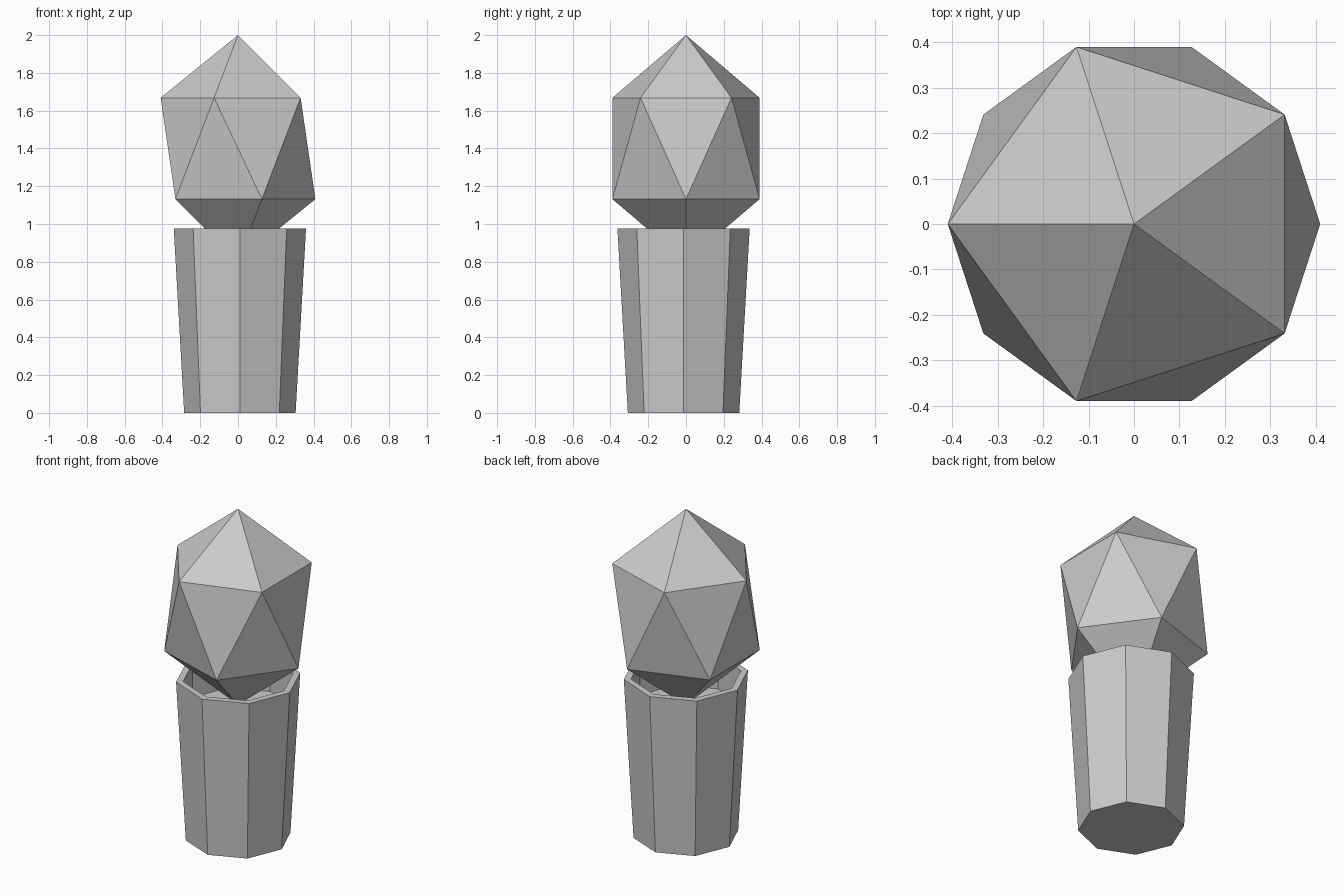
import bpy, bmesh
from math import pi, cos, sin

if "Cube" in bpy.data.objects:
    bpy.data.objects.remove(bpy.data.objects["Cube"])

SIDES = 8
POT_X, POT_Y = 0.01, -0.013


def ring(bm, radius, z):
    return [bm.verts.new((radius * cos(2 * pi * i / SIDES),
                          radius * sin(2 * pi * i / SIDES), z))
            for i in range(SIDES)]


# Hollow octagonal pot: (radius, height) from the base, over the rim, down to the soil
profile = [(0.295, 0.0), (0.35, 0.975), (0.31, 0.975), (0.31, 0.77)]
bm = bmesh.new()
rings = [ring(bm, r, z) for r, z in profile]
for a, b in zip(rings, rings[1:]):
    for i in range(SIDES):
        j = (i + 1) % SIDES
        bm.faces.new((a[i], a[j], b[j], b[i]))
bm.faces.new(rings[0][::-1])
bm.faces.new(rings[-1])
mesh = bpy.data.meshes.new("pot")
bm.to_mesh(mesh)
bm.free()
pot = bpy.data.objects.new("pot", mesh)
pot.location = (POT_X, POT_Y, 0)
bpy.context.collection.objects.link(pot)

# Faceted bush: a stretched icosahedron sitting in the pot
bpy.ops.mesh.primitive_ico_sphere_add(subdivisions=1, radius=1,
                                      location=(0, 0, 1.4),
                                      rotation=(0, 0, pi))
bush = bpy.context.object
bush.name = "bush"
bush.scale = (0.458, 0.458, 0.6)
